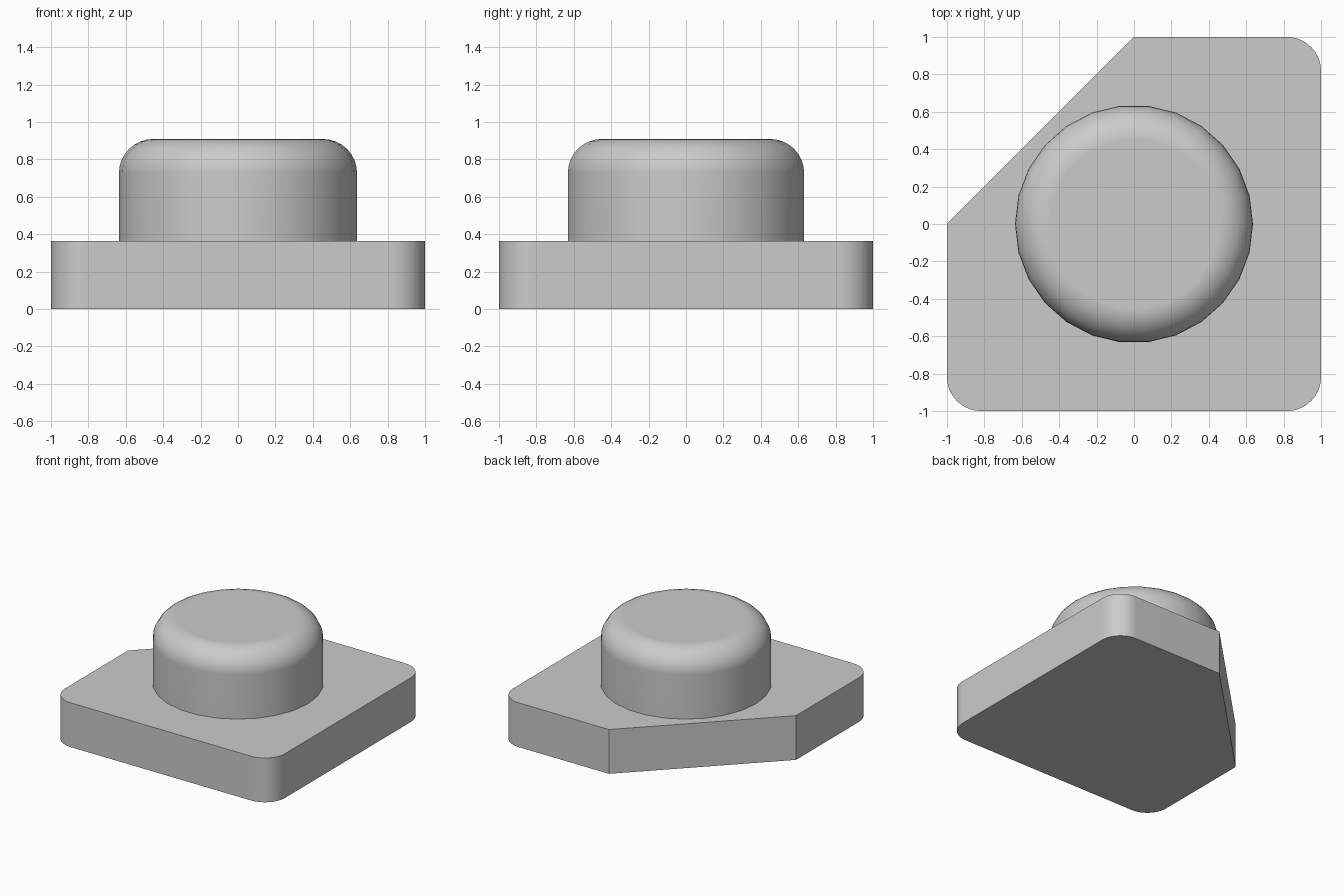
import bpy, bmesh
from math import sin, cos, pi

if "Cube" in bpy.data.objects:
    bpy.data.objects.remove(bpy.data.objects["Cube"], do_unlink=True)

U = 2 / 11  # design unit: the plate is 11 units wide

grey = bpy.data.materials.new("light grey")
grey.use_nodes = True
grey.diffuse_color = (0.6, 0.6, 0.6, 1)
grey.node_tree.nodes["Principled BSDF"].inputs["Base Color"].default_value = grey.diffuse_color


def arc(cx, cy, r, start, end, steps):
    angles = [start + (end - start) * i / steps for i in range(steps + 1)]
    return [(cx + r * cos(a), cy + r * sin(a)) for a in angles]


def extruded(name, outline, z0, z1, top_fillet=0):
    """Extrude an outline upwards and optionally round its top rim."""
    bm = bmesh.new()
    base = bm.faces.new([bm.verts.new((x, y, z0)) for x, y in outline])
    new = bmesh.ops.extrude_face_region(bm, geom=[base], use_keep_orig=True)["geom"]
    top = [v for v in new if isinstance(v, bmesh.types.BMVert)]
    bmesh.ops.translate(bm, verts=top, vec=(0, 0, z1 - z0))
    bmesh.ops.recalc_face_normals(bm, faces=bm.faces[:])
    if top_fillet:
        rim = [e for e in bm.edges if all(v in top for v in e.verts)]
        bmesh.ops.bevel(bm, geom=rim, offset=top_fillet, segments=8,
                        profile=0.5, affect='EDGES')
    mesh = bpy.data.meshes.new(name)
    bm.to_mesh(mesh)
    bm.free()
    mesh.materials.append(grey)
    obj = bpy.data.objects.new(name, mesh)
    bpy.context.collection.objects.link(obj)
    bpy.ops.object.select_all(action='DESELECT')
    obj.select_set(True)
    bpy.context.view_layer.objects.active = obj
    bpy.ops.object.shade_smooth_by_angle(angle=pi / 6)
    # Keep the large faces flat next to rounded edges
    weighted = obj.modifiers.new("flat_faces", 'WEIGHTED_NORMAL')
    weighted.keep_sharp = True
    return obj


# Base plate: three rounded corners and one sharp diagonal cut
c = 1 - U
plate = [(0, 1), (-1, 0)]
for x, y, start in ((-c, -c, pi), (c, -c, 1.5 * pi), (c, c, 2 * pi)):
    plate += arc(x, y, U, start, start + pi / 2, 10)
extruded("base_plate", plate, 0, 2 * U)

# Round button with a filleted top rim
extruded("round_button", arc(0, 0, 3.5 * U, 0, 2 * pi, 26)[:-1], 2 * U, 5 * U, U)
